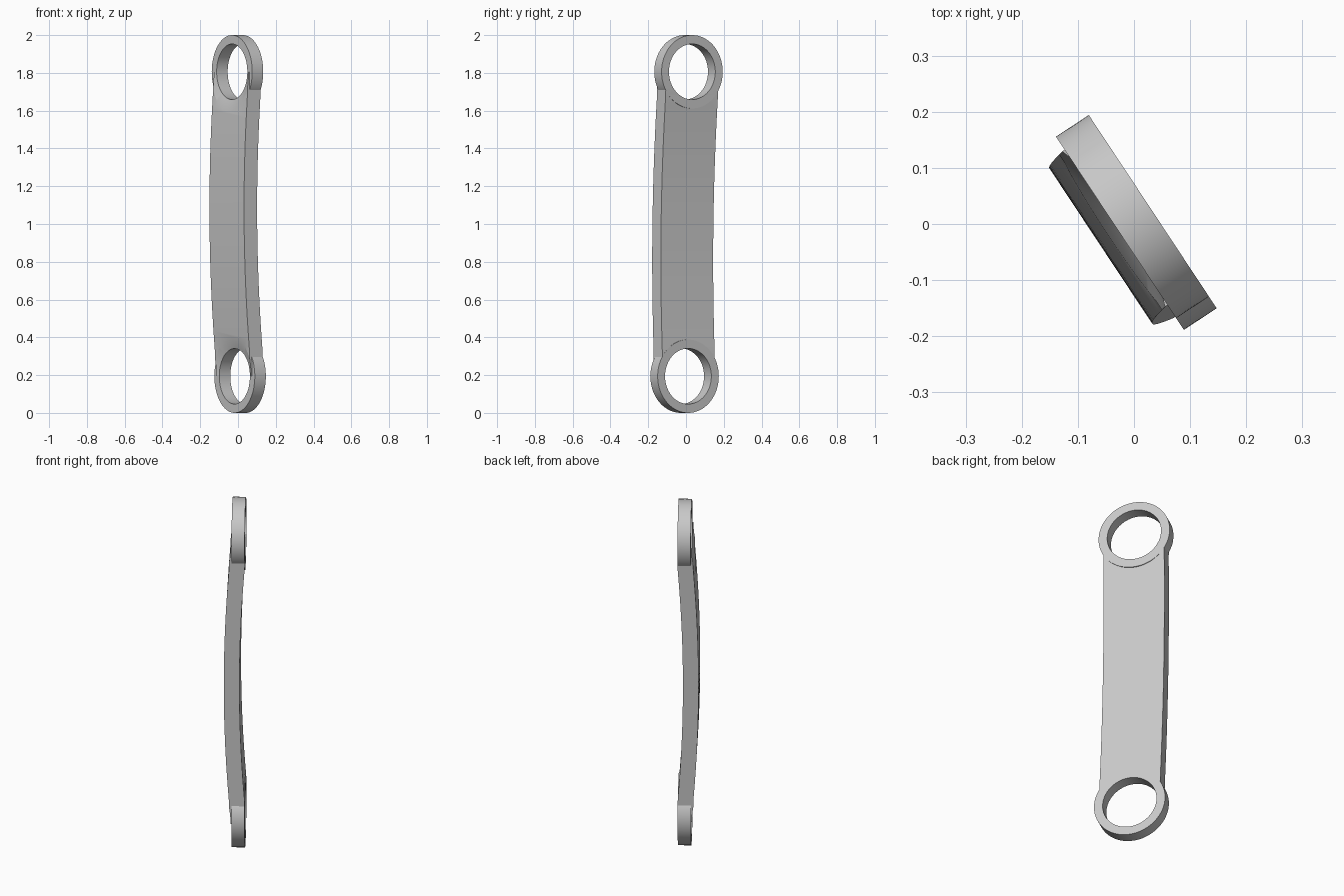
import bpy
import bmesh
import math
from mathutils import Matrix, Vector

old = bpy.data.objects.get("Cube")
if old:
    bpy.data.objects.remove(old, do_unlink=True)

TURN = math.radians(-56.5)       # heading of the wide side of the link
R_OUT, R_HOLE = 0.194, 0.147
FRONT, BACK = -0.03, 0.04        # faces of the rings
HALF_W, THICK, BOW = 0.166, 0.083, 0.028
ENDS = [Vector((0.0125, 0, R_OUT)), Vector((-0.0125, 0, 2 - R_OUT))]

steel = bpy.data.materials.new("light_grey_metal")
steel.use_nodes = True
grey = (0.58, 0.58, 0.58, 1)
steel.diffuse_color = grey
steel.node_tree.nodes["Principled BSDF"].inputs["Base Color"].default_value = grey


def to_object(name, bm):
    bmesh.ops.recalc_face_normals(bm, faces=bm.faces)
    mesh = bpy.data.meshes.new(name)
    bm.to_mesh(mesh)
    bm.free()
    mesh.materials.append(steel)
    obj = bpy.data.objects.new(name, mesh)
    bpy.context.collection.objects.link(obj)
    return obj


def disc(name, centre, y0, y1, r0, r1):
    """Cylinder or cone lying along y, radius r0 at y0 and r1 at y1."""
    bm = bmesh.new()
    place = (Matrix.Translation(centre + Vector((0, (y0 + y1) / 2, 0)))
             @ Matrix.Rotation(-math.pi / 2, 4, 'X'))
    bmesh.ops.create_cone(bm, cap_ends=True, segments=96, radius1=r0, radius2=r1,
                          depth=y1 - y0, matrix=place)
    return to_object(name, bm)


def combine(target, tool, operation):
    mod = target.modifiers.new(operation, 'BOOLEAN')
    mod.operation, mod.solver, mod.object = operation, 'EXACT', tool
    bpy.context.view_layer.objects.active = target
    bpy.ops.object.modifier_apply(modifier=mod.name)
    bpy.data.objects.remove(tool, do_unlink=True)


# Bowed bar: a rectangle swept between the two ring centres
bm = bmesh.new()
steps, previous = 40, None
for i in range(steps + 1):
    p = ENDS[0].lerp(ENDS[1], i / steps)
    back = BACK - BOW * max(0, 1 - ((p.z - 1) / 0.68) ** 2)
    corners = [(-HALF_W, back), (HALF_W, back), (HALF_W, back - THICK), (-HALF_W, back - THICK)]
    loop = [bm.verts.new((p.x + x, y, p.z)) for x, y in corners]
    if previous:
        for k in range(4):
            n = (k + 1) % 4
            bm.faces.new((previous[k], previous[n], loop[n], loop[k]))
    else:
        bm.faces.new(loop)
    previous = loop
bm.faces.new(previous)
link = to_object("link_bar_with_end_rings", bm)

# Sloped recess around each eye, then the ring and its bore
for c in ENDS:
    combine(link, disc("recess_cutter", c, FRONT - 0.06, FRONT, 0.335, 0.15), 'DIFFERENCE')
for c in ENDS:
    combine(link, disc("end_ring", c, FRONT, BACK, R_OUT, R_OUT), 'UNION')
for c in ENDS:
    combine(link, disc("bore_cutter", c, -0.2, 0.2, R_HOLE, R_HOLE), 'DIFFERENCE')

# Turn into place and smooth the curved faces
link.data.transform(Matrix.Rotation(TURN, 4, 'Z'))
bpy.ops.object.select_all(action='DESELECT')
link.select_set(True)
bpy.context.view_layer.objects.active = link
bpy.ops.object.shade_smooth_by_angle(angle=math.radians(15))
